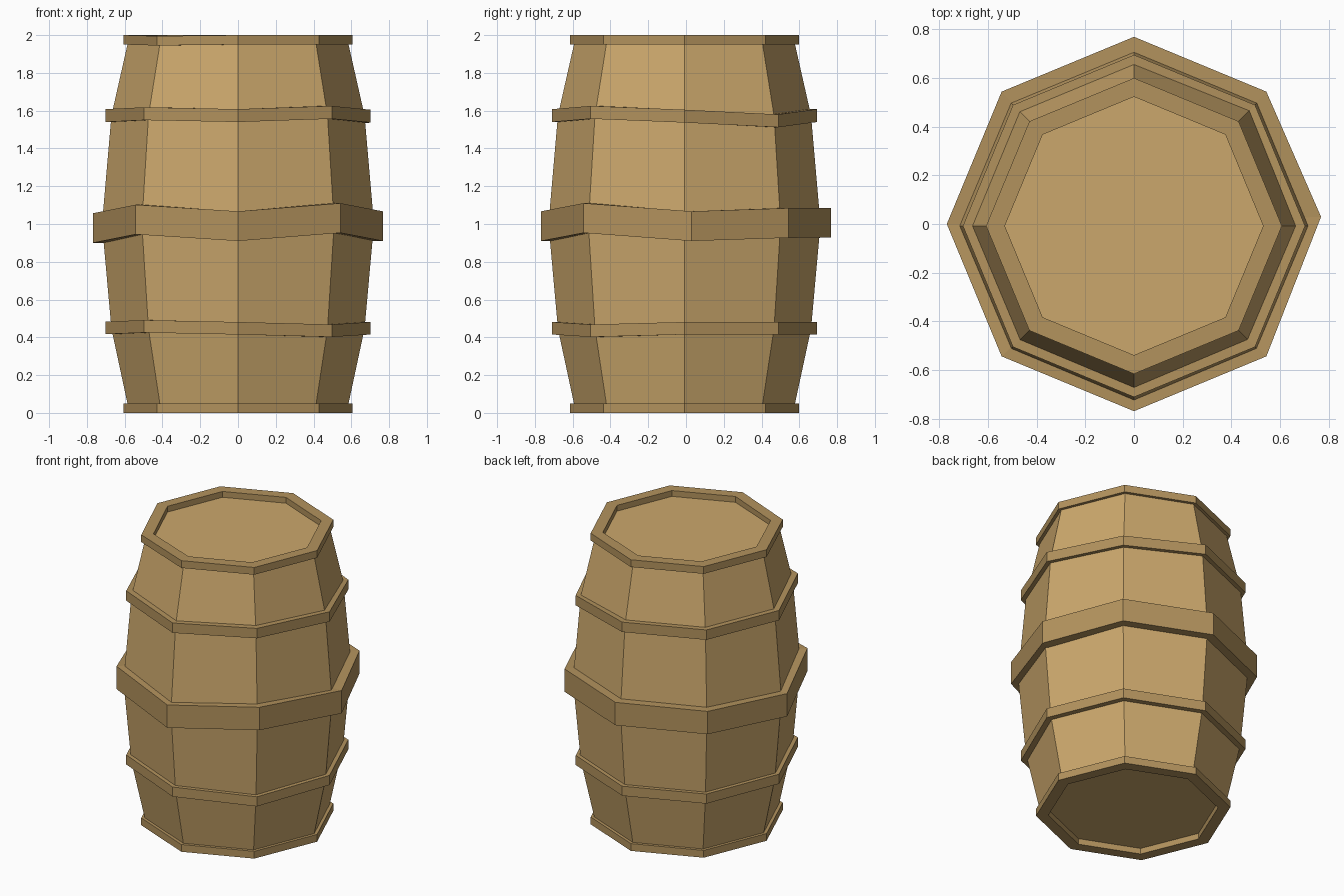
import bpy, bmesh
from math import cos, sin, radians

if "Cube" in bpy.data.objects:
    bpy.data.objects.remove(bpy.data.objects["Cube"])

SIDES = 8
OFFSET_Y = -0.008  # staves and small hoops sit slightly forward


def material(name, color):
    m = bpy.data.materials.new(name)
    m.diffuse_color = (*color, 1)
    m.use_nodes = True
    m.node_tree.nodes["Principled BSDF"].inputs["Base Color"].default_value = m.diffuse_color
    return m


stave_wood = material("stave_wood", (0.60, 0.39, 0.15))
hoop_wood = material("hoop_wood", (0.45, 0.29, 0.11))


def make_object(name, bm, mat):
    bmesh.ops.recalc_face_normals(bm, faces=bm.faces[:])
    mesh = bpy.data.meshes.new(name)
    bm.to_mesh(mesh)
    bm.free()
    mesh.materials.append(mat)
    obj = bpy.data.objects.new(name, mesh)
    bpy.context.collection.objects.link(obj)
    return obj


def ring(bm, r, zs, oy=OFFSET_Y, turn=None):
    """Octagon of verts with a corner on +x; zs gives each corner's height."""
    turn = turn or [0] * SIDES
    verts = []
    for i in range(SIDES):
        a = radians(45 * i + turn[i])
        verts.append(bm.verts.new((r * cos(a), r * sin(a) + oy, zs[i])))
    return verts


def bridge(bm, a, b):
    for i in range(SIDES):
        j = (i + 1) % SIDES
        bm.faces.new((a[i], a[j], b[j], b[i]))


def hoop(name, r_out, r_in, low, height, oy=OFFSET_Y, turn=None):
    """Closed band whose corners sit at slightly uneven heights."""
    bm = bmesh.new()
    top = [z + height for z in low]
    loops = [ring(bm, r, z, oy, turn) for r, z in
             ((r_out, low), (r_out, top), (r_in, top), (r_in, low))]
    for k in range(4):
        bridge(bm, loops[k], loops[(k + 1) % 4])
    return make_object(name, bm, hoop_wood)


# Bulging body, closed by the recessed lid and base
bm = bmesh.new()
profile = [(0.583, 0.04), (0.67, 0.445), (0.72, 1.0), (0.67, 1.575), (0.583, 1.96)]
loops = [ring(bm, r, [z] * SIDES) for r, z in profile]
for a, b in zip(loops, loops[1:]):
    bridge(bm, a, b)
bm.faces.new(loops[0][::-1])
bm.faces.new(loops[-1])
make_object("barrel_body", bm, stave_wood)

# Rims around the lid and base
hoop("bottom_rim", 0.607, 0.53, [0.0] * SIDES, 0.05)
hoop("top_rim", 0.607, 0.53,
     [1.95, 1.95, 1.95, 1.95, 1.95, 1.945, 1.95, 1.95], 0.05)

# Narrow hoops, corner heights counted from +x anticlockwise
hoop("lower_hoop", 0.702, 0.65,
     [0.415, 0.415, 0.415, 0.415, 0.417, 0.425, 0.415, 0.402], 0.066)
hoop("upper_hoop", 0.702, 0.65,
     [1.537, 1.512, 1.54, 1.54, 1.54, 1.55, 1.54, 1.557], 0.068)

# Wide middle hoop, one corner slightly twisted
hoop("middle_hoop", 0.768, 0.70,
     [0.91, 0.927, 0.928, 0.925, 0.90, 0.945, 0.91, 0.953], 0.157,
     oy=0.0, turn=[2.2, 0, 0, 0, 0, 0, 0, 0])
